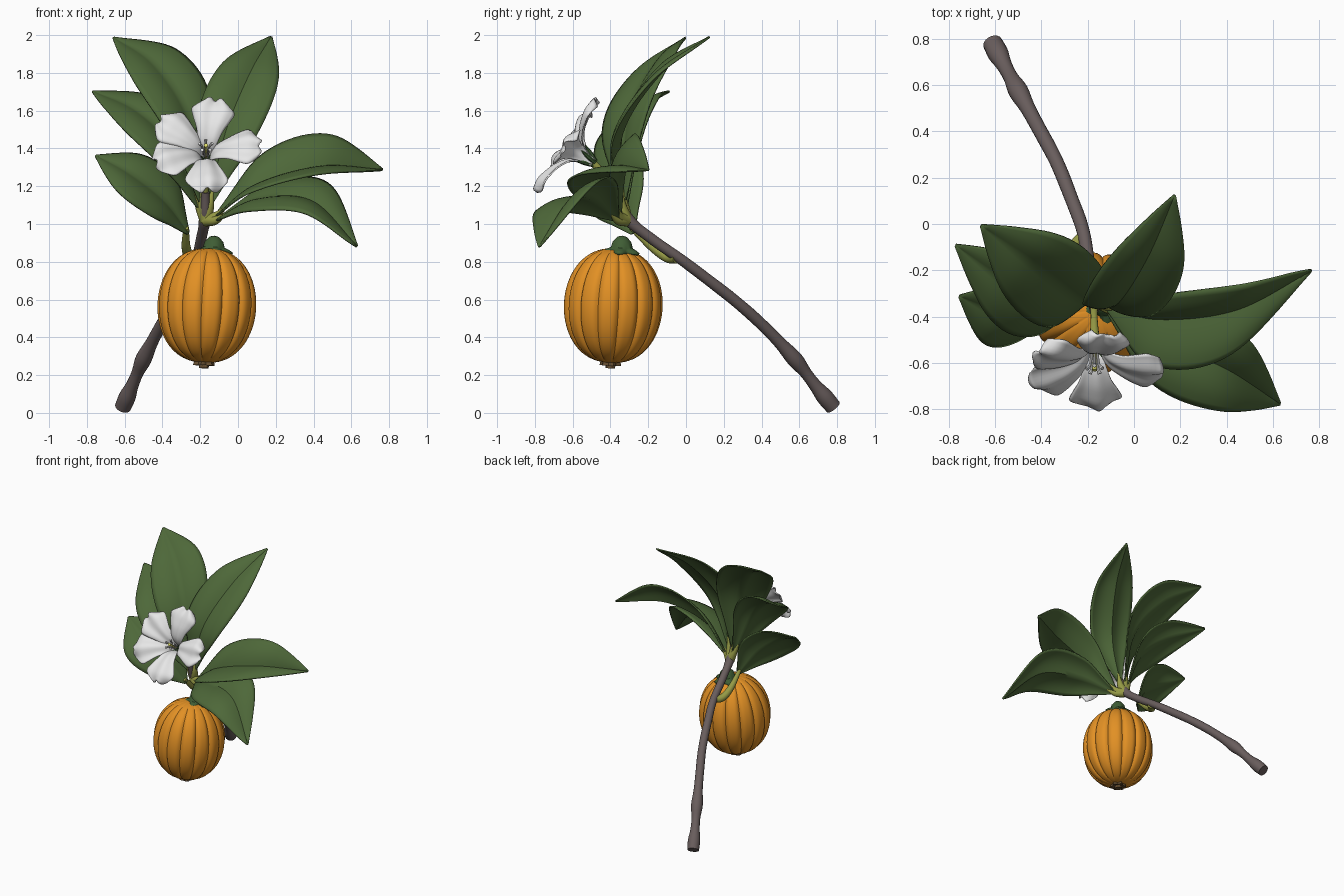
import bpy, bmesh, math
from mathutils import Vector as V

if "Cube" in bpy.data.objects:
    bpy.data.objects.remove(bpy.data.objects["Cube"])


def material(name, rgb):
    m = bpy.data.materials.new(name)
    m.diffuse_color = (*rgb, 1)
    m.use_nodes = True
    m.node_tree.nodes["Principled BSDF"].inputs["Base Color"].default_value = m.diffuse_color
    return m


LEAF = material("leaf green", (0.076, 0.138, 0.041))
BARK = material("grey brown bark", (0.14, 0.11, 0.108))
STALK = material("yellow green stalk", (0.30, 0.32, 0.06))
CALYX = material("calyx green", (0.05, 0.11, 0.035))
FRUIT = material("orange rind", (0.76, 0.28, 0.018))
PETAL = material("white petal", (0.80, 0.80, 0.80))
DRY = material("dry brown", (0.13, 0.075, 0.03))
YELLOW = material("pale yellow", (0.72, 0.70, 0.15))


def spline(pts, t):
    """Catmull-Rom through evenly spaced points (vectors or numbers)."""
    n = len(pts) - 1
    i = min(int(t * n), n - 1)
    f = t * n - i
    b, c = pts[i], pts[i + 1]
    a = pts[i - 1] if i > 0 else b * 2 - c
    d = pts[i + 2] if i + 2 <= n else c * 2 - b
    return (b * 2 + (c - a) * f + (a * 2 - b * 5 + c * 4 - d) * f ** 2
            + (b * 3 - a - c * 3 + d) * f ** 3) * 0.5


def build(name, mat, grids, thick=0):
    """Make one object from grids of points (lists of rows)."""
    bm = bmesh.new()
    for rows in grids:
        vs = [[bm.verts.new(p) for p in row] for row in rows]
        for r0, r1 in zip(vs, vs[1:]):
            for j in range(len(r0) - 1):
                bm.faces.new((r0[j], r0[j + 1], r1[j + 1], r1[j]))
    bmesh.ops.remove_doubles(bm, verts=bm.verts, dist=0.0002)
    bmesh.ops.recalc_face_normals(bm, faces=bm.faces)
    me = bpy.data.meshes.new(name)
    bm.to_mesh(me)
    bm.free()
    me.materials.append(mat)
    ob = bpy.data.objects.new(name, me)
    bpy.context.collection.objects.link(ob)
    if thick:
        s = ob.modifiers.new("thickness", 'SOLIDIFY')
        s.thickness, s.offset = thick, 0
    return ob


def tube(pts, radii, steps=24, sides=14):
    pts = [V(p) for p in pts]
    rows = []
    for i in range(steps + 1):
        t = i / steps
        c, r = spline(pts, t), spline(radii, t)
        d = spline(pts, min(t + 0.01, 1)) - spline(pts, max(t - 0.01, 0))
        q = d.to_track_quat('Z', 'Y')
        ring = [c + q @ V((r * math.cos(a), r * math.sin(a), 0))
                for a in [2 * math.pi * j / sides for j in range(sides + 1)]]
        if i == 0:
            rows.append([c] * (sides + 1))
        rows.append(ring)
        if i == steps:
            rows.append([c] * (sides + 1))
    return rows


# Woody branch with swollen cut end and node
build("branch", BARK, [tube(
    [(-0.61, 0.78, 0.03), (-0.56, 0.685, 0.145), (-0.50, 0.575, 0.285), (-0.415, 0.42, 0.45),
     (-0.335, 0.27, 0.585), (-0.27, 0.11, 0.71), (-0.22, -0.03, 0.815), (-0.195, -0.18, 0.92),
     (-0.175, -0.31, 1.03), (-0.172, -0.37, 1.17)],
    [0.043, 0.045, 0.034, 0.032, 0.043, 0.033, 0.031, 0.031, 0.030, 0.030, 0.029, 0.029,
     0.028, 0.028, 0.028, 0.028, 0.032, 0.025, 0.021], 72, 18)])

# Leaves: midrib points, then the offsets to the back and front edges at the widest place
WIDTH = [0.06, 0.42, 0.80, 0.98, 1.0, 0.84, 0.48, 0.03]
leaves = {
    "leaf_left_low": ([(-0.265, -0.28, 0.95), (-0.40, -0.35, 1.13), (-0.58, -0.38, 1.27),
                       (-0.755, -0.31, 1.36)], (0.09, 0.14, 0.10), (-0.07, -0.15, -0.10)),
    "leaf_left_middle": ([(-0.20, -0.32, 1.08), (-0.35, -0.34, 1.41), (-0.54, -0.26, 1.60),
                          (-0.77, -0.09, 1.70)], (0.09, 0.13, 0.08), (-0.09, -0.16, -0.09)),
    "leaf_left_top": ([(-0.19, -0.33, 1.10), (-0.26, -0.31, 1.55), (-0.44, -0.17, 1.84),
                       (-0.66, -0.005, 1.985)], (0.14, 0.13, 0.08), (-0.13, -0.15, -0.08)),
    "leaf_right_top": ([(-0.15, -0.34, 1.10), (-0.07, -0.34, 1.47), (0.06, -0.14, 1.79),
                        (0.175, 0.125, 1.99)], (-0.17, 0.01, 0.05), (0.165, -0.06, -0.05)),
    "leaf_right_upper": ([(-0.12, -0.35, 1.04), (0.10, -0.41, 1.21), (0.44, -0.37, 1.305),
                          (0.765, -0.20, 1.285)], (0.04, 0.12, 0.185), (-0.04, -0.22, -0.05)),
    "leaf_right_low": ([(-0.12, -0.36, 1.02), (0.10, -0.50, 1.13), (0.39, -0.62, 1.12),
                        (0.63, -0.775, 0.88)], (0.10, 0.15, 0.10), (-0.04, -0.20, -0.07)),
}
for name, (mid, back, front) in leaves.items():
    mid, back, front = [V(p) for p in mid], V(back), V(front)
    n = (mid[-1] - mid[0]).cross(back).normalized()
    if n.dot(V((0, -0.6, 0.8))) < 0:
        n = -n
    rows = []
    for i in range(33):
        t = i / 32
        c, w = spline(mid, t), spline(WIDTH, t)
        rows.append([c + (front if s < 0 else back) * abs(s) * w
                     + n * 0.02 * w * math.sin(math.pi * abs(s))
                     for s in [k / 7 for k in range(-7, 8)]])
    build(name, LEAF, [rows], 0.01)

# Leaf stalks, the low left one reaching back to the branch
node = (-0.17, -0.315, 1.02)
stalks = [tube([(-0.21, -0.05, 0.82), (-0.255, -0.10, 0.825), (-0.275, -0.18, 0.88),
                (-0.275, -0.29, 0.98)], [0.030, 0.028, 0.024, 0.014])]
for name, (mid, _, _) in leaves.items():
    if name != "leaf_left_low":
        m = [V(p) for p in mid]
        stalks.append(tube([node, m[0], spline(m, 0.08)], [0.034, 0.024, 0.006], 10))
build("leaf_stalks", STALK, stalks)

# Ribbed fruit, calyx cap and dry blossom end share one tilted frame
centre = V((-0.165, -0.385, 0.568))
tilt = V((0.03, 0.03, 0.62)).to_track_quat('Z', 'Y')


def lathe(profile, shape, sides, shift=(0, 0, 0)):
    return [[centre + V(shift) + tilt @ V((r * k * math.cos(a), r * k * math.sin(a), z))
             for a in [2 * math.pi * j / sides for j in range(sides + 1)]
             for k in [shape(a, i)]] for i, (r, z) in enumerate(profile)]


arc = [math.pi * (i / 40 - 0.5) for i in range(41)]
rind = [(0.262 * max(math.cos(p), 0) ** 0.85, 0.303 * math.sin(p)) for p in arc]
build("fruit", FRUIT, [lathe(rind, lambda a, i: 1 - 0.075 * (1 - abs(math.sin(7 * a))) ** 2, 140)])
cap = [(0, 0.365), (0.022, 0.36), (0.044, 0.335), (0.053, 0.305), (0.068, 0.292), (0.085, 0.278)]
build("fruit_calyx", CALYX,
      [lathe(cap, lambda a, i: 1 + (0.2 * math.cos(5 * a) if i > 3 else 0), 40,
             (0.022, 0.03, 0))], 0.012)
end = [(0, -0.322), (0.025, -0.332), (0.025, -0.312), (0.052, -0.318), (0.045, -0.285)]
build("fruit_blossom_end", DRY,
      [lathe(end, lambda a, i: 1 + (0.15 * math.cos(6 * a) if i > 1 else 0), 36)])

# Five petalled trumpet flower facing forward and up
O, ax, ux, vx = V((-0.17, -0.635, 1.42)), V((0, -0.835, 0.55)), V((1, 0, 0)), V((0, 0.55, 0.835))


def flower_point(ang, r, l, h):
    c, s = math.cos(ang), math.sin(ang)
    return O + ux * (r * c - l * s) + vx * (r * s + l * c) + ax * h


RAD = [0.02, 0.03, 0.06, 0.12, 0.18, 0.24, 0.305]
HALF = [0.02, 0.028, 0.048, 0.070, 0.098, 0.112, 0.060]
HIGH = [-0.17, -0.11, -0.055, -0.015, 0.005, 0.015, 0.005]
petals = []
for deg in (80, 148, 203, 271, 358):
    a, rows = math.radians(deg), []
    for i in range(21):
        t = i / 20
        rows.append([flower_point(
            a, spline(RAD, t) - t ** 5 * (0.03 * s * s + 0.025 * math.exp(-(s / 0.3) ** 2)),
            spline(HALF, t) * s,
            spline(HIGH, t) + t * (0.012 * math.sin(5 * s + deg) - 0.03 * s * s))
            for s in [k / 8 for k in range(-8, 9)]])
    petals.append(rows)
build("flower_petals", PETAL, petals, 0.008)

# Flower stalk, sepals, stamens and pistil
base = O - ax * 0.16
build("flower_stalk", STALK, [tube([(-0.172, -0.35, 1.14), (-0.172, -0.41, 1.24), base],
                                   [0.017, 0.015, 0.022], 12)])
angles = [math.radians(72 * k + 20) for k in range(5)]
build("flower_sepals", CALYX, [tube(
    [flower_point(a, 0.012, 0, -0.18), flower_point(a, 0.033, 0, -0.13),
     flower_point(a, 0.055, 0, -0.085)], [0.012, 0.013, 0.002], 8, 8) for a in angles])
build("stamens", PETAL, [tube(
    [flower_point(a, 0.012, 0, -0.10), flower_point(a, 0.02, 0, -0.03),
     flower_point(a, 0.036, 0, -0.005)], [0.005, 0.006, 0.009], 8, 8) for a in angles])
build("pistil", YELLOW, [tube([flower_point(0, 0, 0, -0.12), flower_point(0, 0, 0, -0.05),
                               flower_point(0, 0, 0, -0.005)], [0.007, 0.008, 0.011], 8, 10)])

# Smooth shading with sharp creases kept
for ob in bpy.context.collection.objects:
    ob.select_set(True)
    bpy.context.view_layer.objects.active = ob
bpy.ops.object.shade_smooth_by_angle(angle=math.radians(40))
